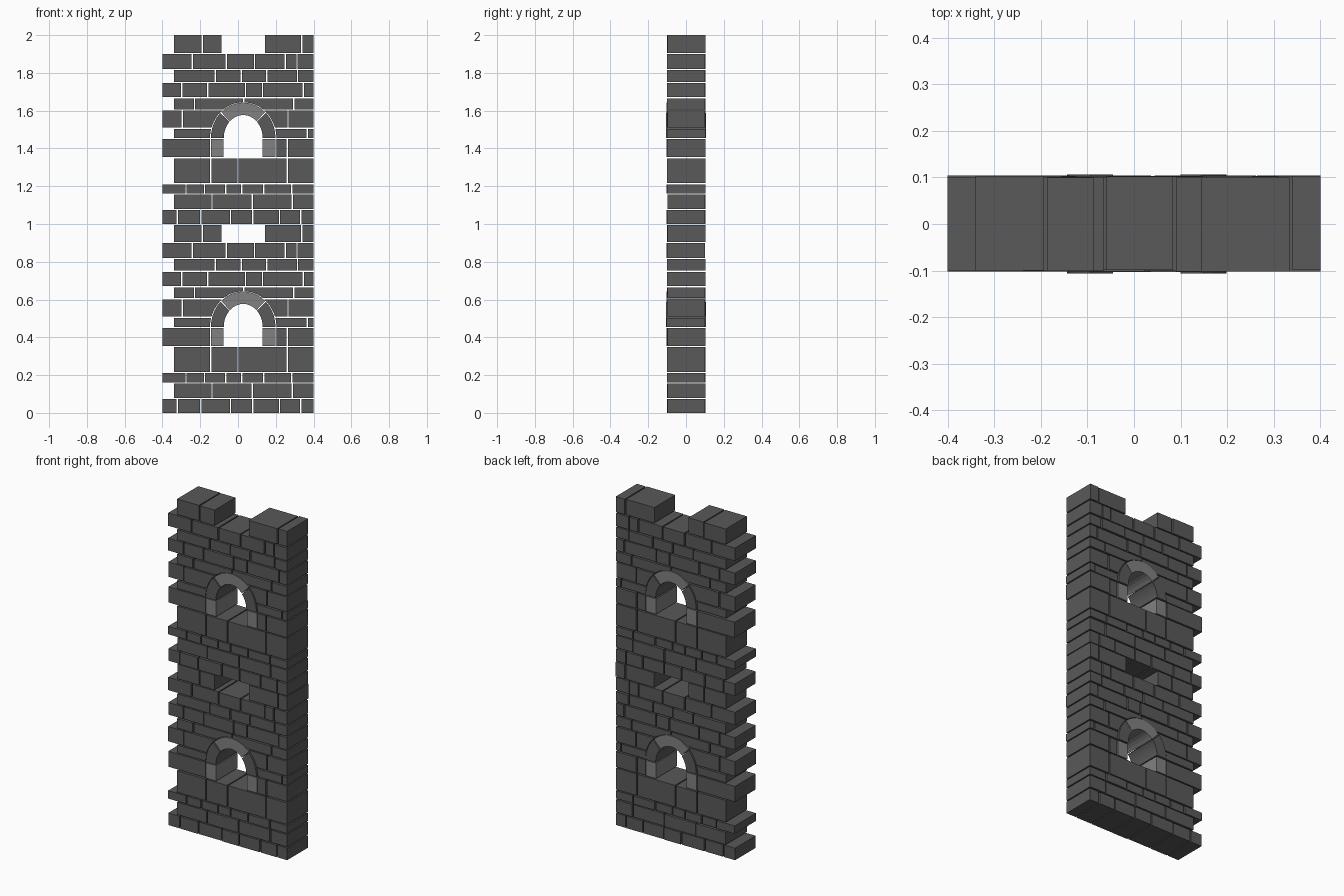
import bpy, bmesh, math, random

if "Cube" in bpy.data.objects:
    bpy.data.objects.remove(bpy.data.objects["Cube"])

random.seed(4)
GAP = 0.007                       # open joint between stones
CX, SPRING = 0.0275, 0.452        # arch centre and springing height
RX_IN, RZ_IN, RX_OUT, RZ_OUT = 0.103, 0.122, 0.171, 0.188


def material(name, v):
    m = bpy.data.materials.new(name)
    m.diffuse_color = (v, v, v, 1)
    m.use_nodes = True
    m.node_tree.nodes["Principled BSDF"].inputs["Base Color"].default_value = m.diffuse_color
    return m


DARK = material("dark stone", 0.1)
LIGHT = material("light arch stone", 0.22)


def add_prism(bm, pts, y0, y1):
    """Extrude an x-z outline through the wall thickness."""
    a = [bm.verts.new((x, y0, z)) for x, z in pts]
    b = [bm.verts.new((x, y1, z)) for x, z in pts]
    bm.faces.new(a)
    bm.faces.new(b[::-1])
    n = len(pts)
    for i in range(n):
        bm.faces.new((a[i], b[i], b[(i + 1) % n], a[(i + 1) % n]))


def finish(bm, name, mat):
    bmesh.ops.recalc_face_normals(bm, faces=bm.faces[:])
    me = bpy.data.meshes.new(name)
    bm.to_mesh(me)
    bm.free()
    me.materials.append(mat)
    bpy.context.collection.objects.link(bpy.data.objects.new(name, me))


def arch_half_width(z):
    t = (z - SPRING) / (RZ_OUT + 0.005)
    return (RX_OUT + 0.005) * math.sqrt(max(0, 1 - t * t))


def outline(x0, x1, z0, z1, cut):
    """Stone outline; cut = +1 / -1 trims its right / left end to the arch."""
    if not cut:
        return [(x0, z0), (x1, z0), (x1, z1), (x0, z1)]
    apex = SPRING + RZ_OUT + 0.005
    top = min(z1, apex)
    zs = [z0 + (top - z0) * i / 6 for i in range(7)]
    edge = [(CX - cut * arch_half_width(z), z) for z in zs]
    if z1 > apex:                 # stone reaches over the crown
        inner = x1 if cut > 0 else x0
        edge[-1] = (inner, top)
        edge.append((inner, z1))
    else:
        edge[-1] = (edge[-1][0], z1)
    outer = x0 if cut > 0 else x1
    return [(outer, z0)] + edge + [(outer, z1)]


# Course heights, and the joints of each course (lists split at openings)
ZS = [0, 0.08, 0.162, 0.217, 0.355, 0.456, 0.510, 0.607, 0.672, 0.753, 0.821, 0.906, 1.002]
L, S, R = -0.4, -0.34, 0.4
COURSES = [
    [[L, -0.322, -0.197, -0.04, 0.078, 0.22, 0.333, R]],
    [[S, -0.138, 0.075, 0.287, R]],
    [[L, -0.275, -0.177, -0.065, 0.02, 0.137, 0.285, R]],
    [[S, -0.145, 0.0, 0.26, R]],
    [[L, -0.145], [0.2, 0.26, R]],
    [[S, -0.12], [0.18, 0.367, R]],
    [[L, -0.295, -0.1], [0.15, 0.265, R]],
    [[S, -0.23, 0.03], [0.03, 0.295, R]],
    [[L, -0.297, -0.16, 0.04, 0.13, 0.345, R]],
    [[S, -0.12, 0.018, 0.152, 0.315, R]],
    [[L, -0.242, -0.062, 0.087, 0.25, 0.312, R]],
    [[S, -0.19, -0.083], [0.14, 0.337, R]],
]
ARCHED = (5, 6, 7)                # courses trimmed by the arch curve

for level in (0, 1):
    storey = ("lower", "upper")[level]

    # Wall courses
    for i, runs in enumerate(COURSES):
        bm = bmesh.new()
        z0, z1 = ZS[i], ZS[i + 1] - GAP
        if level and i == 11:
            z1 = 1.0
        for k, run in enumerate(runs):
            for j in range(len(run) - 1):
                first, last = j == 0, j == len(run) - 2
                x0 = run[j] + (0 if first and k == 0 else GAP / 2)
                x1 = run[j + 1] - (0 if last and k == len(runs) - 1 else GAP / 2)
                cut = 0
                if i in ARCHED:
                    cut = 1 if (k == 0 and last) else -1 if (k == 1 and first) else 0
                pts = [(x, z + level) for x, z in outline(x0, x1, z0, z1, cut)]
                add_prism(bm, pts, -0.1 - random.uniform(-0.002, 0.002),
                          0.1 + random.uniform(-0.001, 0.004))
        finish(bm, f"{storey}_course_{i + 1}", DARK)

    # Window jambs
    bm = bmesh.new()
    for x0, x1 in ((CX - RX_OUT, CX - RX_IN), (CX + RX_IN, CX + RX_OUT)):
        add_prism(bm, outline(x0, x1, level + 0.355, level + 0.449, 0), -0.102, 0.102)
    finish(bm, f"{storey}_window_jambs", LIGHT)

    # Arch stones: two dark haunches and a light crown
    def arch_stone(name, a0, a1, n, mat, y):
        bm = bmesh.new()
        ang = [math.radians(a0 + (a1 - a0) * i / n) for i in range(n + 1)]
        ring = lambda rx, rz, a: (CX + rx * math.cos(a), level + SPRING + 0.003 + rz * math.sin(a))
        pts = [ring(RX_OUT, RZ_OUT, a) for a in ang]
        pts += [ring(RX_IN, RZ_IN, a) for a in reversed(ang)]
        add_prism(bm, pts, -y, y)
        finish(bm, f"{storey}_{name}", mat)

    arch_stone("arch_right_haunch", 0, 45, 5, DARK, 0.106)
    arch_stone("arch_crown", 47, 133, 8, LIGHT, 0.103)
    arch_stone("arch_left_haunch", 135, 180, 5, DARK, 0.106)
